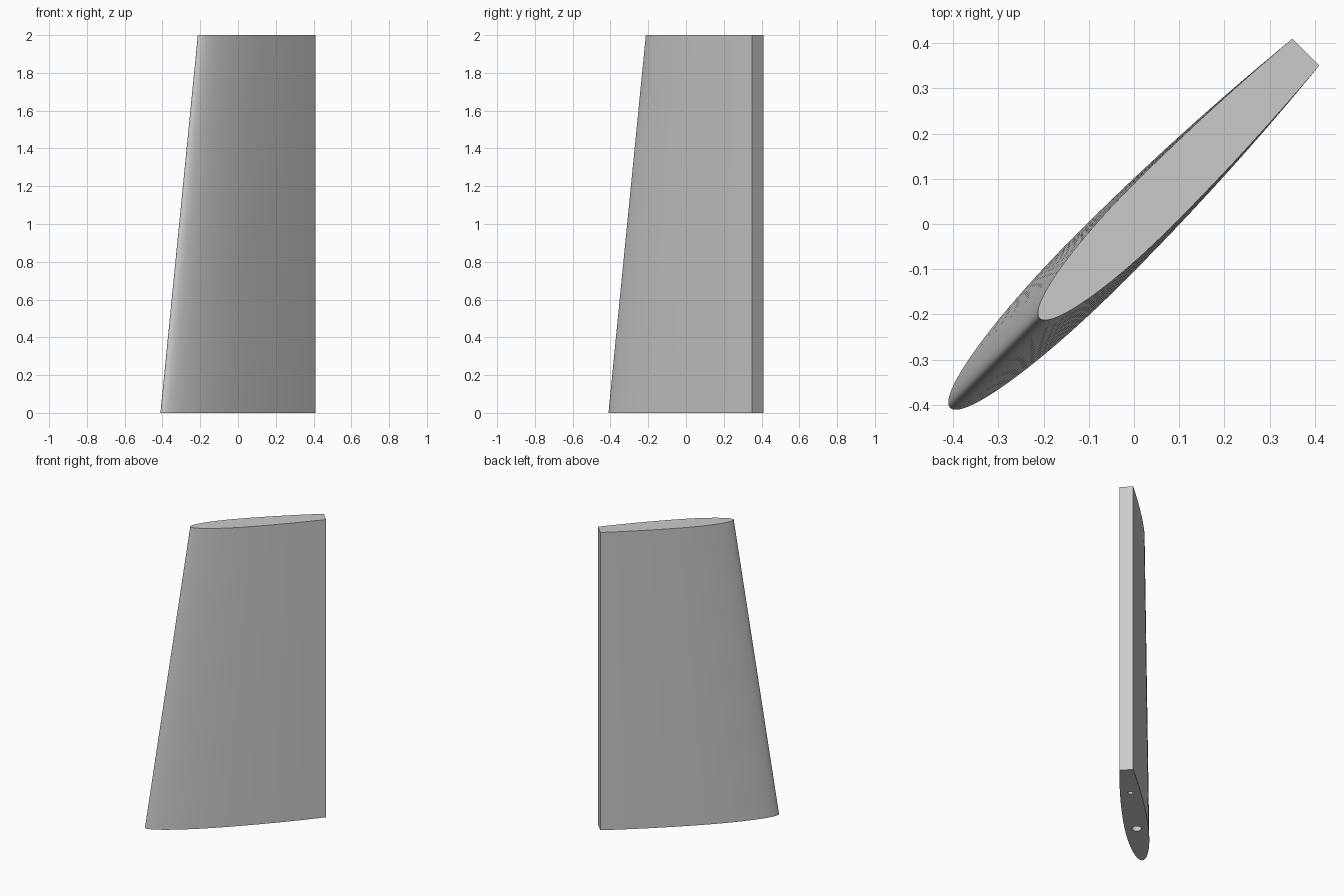
import bpy, bmesh, math
from mathutils import Matrix

cube = bpy.data.objects.get("Cube")
if cube:
    bpy.data.objects.remove(cube, do_unlink=True)

HEIGHT = 2.0
TAIL_U = 0.537        # trailing edge position along the chord
TAIL_HALF = 0.042     # half thickness of the blunt trailing edge
PEAK = 0.42           # chord fraction of greatest thickness
TURN = Matrix.Rotation(math.radians(45), 4, 'Z')

grey = bpy.data.materials.new("plain_grey")
grey.use_nodes = True
colour = (0.6, 0.6, 0.6, 1)
grey.diffuse_color = colour
grey.node_tree.nodes["Principled BSDF"].inputs["Base Color"].default_value = colour


def half_thickness(t, peak_half):
    """Elliptical nose, then a parabolic taper to the blunt tail."""
    if t < PEAK:
        return peak_half * math.sqrt(max(0, 1 - ((PEAK - t) / PEAK) ** 2))
    s = (t - PEAK) / (1 - PEAK)
    return peak_half + (TAIL_HALF - peak_half) * s * s


def section(nose_u, peak_half, z, steps=40):
    """Closed foil outline from one tail corner round the nose to the other."""
    points = []
    for i in range(-steps, steps + 1):
        t = 1 - math.cos(math.pi / 2 * abs(i) / steps)
        v = math.copysign(half_thickness(t, peak_half), i)
        points.append((nose_u + (TAIL_U - nose_u) * t, v, z))
    return points


def make_object(name, bm):
    bmesh.ops.recalc_face_normals(bm, faces=bm.faces)
    mesh = bpy.data.meshes.new(name)
    bm.to_mesh(mesh)
    bm.free()
    mesh.materials.append(grey)
    obj = bpy.data.objects.new(name, mesh)
    bpy.context.collection.objects.link(obj)
    obj.matrix_world = TURN
    return obj


# Tapered blade lofted from the root section to the tip section
bm = bmesh.new()
root = [bm.verts.new(p) for p in section(-0.575, 0.074, 0)]
tip = [bm.verts.new(p) for p in section(-0.295, 0.063, HEIGHT)]
for i in range(len(root)):
    j = (i + 1) % len(root)
    bm.faces.new((root[i], root[j], tip[j], tip[i]))
bm.faces.new(root)
bm.faces.new(tip)
blade = make_object("rudder_blade", bm)

# Two blind mounting holes in the root
for name, u, radius in (("shaft_hole", -0.186, 0.029), ("pin_hole", 0.255, 0.015)):
    bm = bmesh.new()
    bmesh.ops.create_cone(bm, cap_ends=True, segments=32, radius1=radius,
                          radius2=radius, depth=0.6,
                          matrix=Matrix.Translation((u, 0, 0)))
    cutter = make_object(name, bm)
    cutter.hide_render = True
    cut = blade.modifiers.new(name, 'BOOLEAN')
    cut.operation = 'DIFFERENCE'
    cut.solver = 'EXACT'
    cut.object = cutter
    bpy.context.view_layer.objects.active = blade
    bpy.ops.object.modifier_apply(modifier=cut.name)
    bpy.data.objects.remove(cutter, do_unlink=True)

# Smooth sides with crisp rims
bpy.ops.object.select_all(action='DESELECT')
blade.select_set(True)
bpy.context.view_layer.objects.active = blade
bpy.ops.object.shade_smooth_by_angle(angle=math.radians(30))
